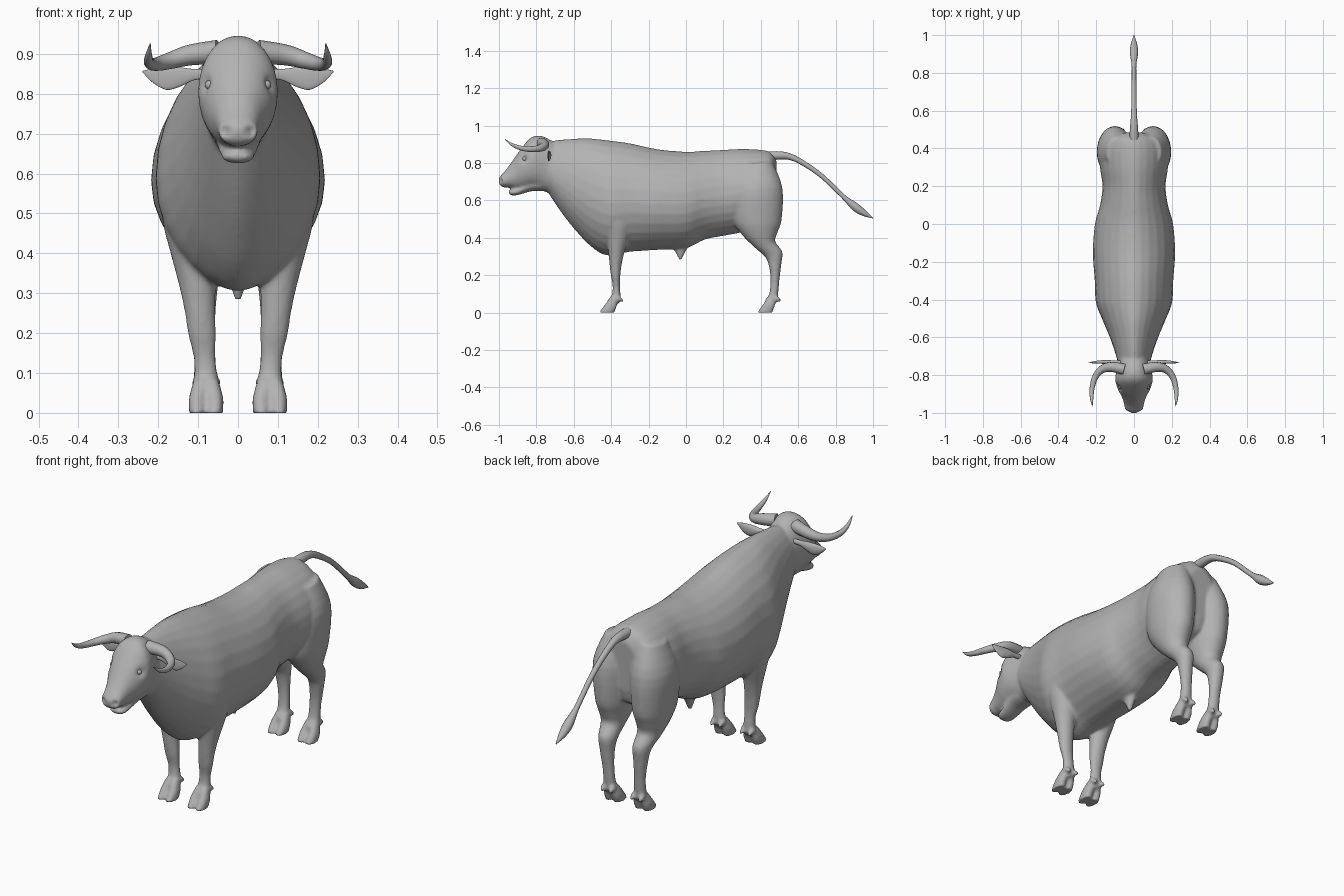
import bpy, bmesh, math
from mathutils import Vector

if "Cube" in bpy.data.objects:
    bpy.data.objects.remove(bpy.data.objects["Cube"])

hide = bpy.data.materials.new("grey_hide")
hide.diffuse_color = (0.45, 0.45, 0.45, 1)
hide.use_nodes = True
hide.node_tree.nodes["Principled BSDF"].inputs["Base Color"].default_value = hide.diffuse_color
N = 28


def spline(rows, steps=4):
    """Smoothly interpolate rows of numbers (Catmull-Rom)."""
    out = []
    for i in range(len(rows) - 1):
        a, b, c, d = rows[max(i - 1, 0)], rows[i], rows[i + 1], rows[min(i + 2, len(rows) - 1)]
        for k in range(steps):
            t = k / steps
            out.append([0.5 * (2 * q + (r - p) * t + (2 * p - 5 * q + 4 * r - s) * t * t
                               + (3 * q - p - 3 * r + s) * t ** 3) for p, q, r, s in zip(a, b, c, d)])
    return out + [list(rows[-1])]


def loft(bm, rows, mid=0.5, power=1.0, side=1):
    """Row: first point (y, z), opposite point (y, z), centre x, half width."""
    rings = []
    for fy, fz, by, bz, cx, w in spline(rows):
        f, b = Vector((0, fy, fz)), Vector((0, by, bz))
        m = b.lerp(f, mid)
        ring = []
        for k in range(N):
            t = 2 * math.pi * k / N
            c, s = math.cos(t), math.sin(t)
            p = m + (f - m) * c if c > 0 else m - (b - m) * c
            p.x = side * (cx + w * math.copysign(abs(s) ** power, s))
            ring.append(bm.verts.new(p))
        rings.append(ring)
    faces = [bm.faces.new((r[k], r[(k + 1) % N], q[(k + 1) % N], q[k]))
             for r, q in zip(rings, rings[1:]) for k in range(N)]
    faces += [bm.faces.new(rings[0]), bm.faces.new(rings[-1][::-1])]
    bmesh.ops.recalc_face_normals(bm, faces=faces)


def finish(name, mesh):
    ob = bpy.data.objects.new(name, mesh)
    bpy.context.collection.objects.link(ob)
    mesh.materials.clear()
    mesh.materials.append(hide)
    mesh.polygons.foreach_set("use_smooth", [True] * len(mesh.polygons))
    return ob


def tube(name, points):
    """Tapered tube through (x, y, z, radius) points."""
    cu = bpy.data.curves.new(name, 'CURVE')
    cu.dimensions, cu.bevel_depth, cu.bevel_resolution = '3D', 1.0, 4
    cu.use_fill_caps = True
    sp = cu.splines.new('POLY')
    pts = spline(points, 5)
    sp.points.add(len(pts) - 1)
    for p, (x, y, z, r) in zip(sp.points, pts):
        p.co, p.radius = (x, y, z, 1), max(r, 0.001)
    sp.use_smooth = True
    ob = bpy.data.objects.new(name, cu)
    bpy.context.collection.objects.link(ob)
    cu.materials.append(hide)


bm = bmesh.new()

# Trunk and neck
loft(bm, [(-.74, .915, -.73, .63, 0, .085), (-.66, .925, -.67, .54, 0, .105),
          (-.58, .93, -.6, .45, 0, .132), (-.5, .93, -.51, .355, 0, .168),
          (-.41, .92, -.42, .305, 0, .202), (-.3, .905, -.3, .325, 0, .208),
          (-.15, .873, -.15, .335, 0, .218), (0, .86, 0, .345, 0, .207),
          (.1, .865, .1, .39, 0, .18), (.2, .87, .2, .41, 0, .167),
          (.3, .875, .3, .43, 0, .18), (.4, .87, .4, .47, 0, .18),
          (.455, .855, .455, .5, 0, .15), (.485, .81, .475, .56, 0, .08)], .46, 1.2)
# Skull and upper muzzle
loft(bm, [(-.72, .92, -.68, .62, 0, .08), (-.775, .945, -.75, .645, 0, .09),
          (-.83, .935, -.81, .665, 0, .1), (-.885, .872, -.855, .662, 0, .087),
          (-.93, .808, -.9, .66, 0, .064), (-.965, .76, -.945, .668, 0, .052),
          (-.99, .733, -.98, .67, 0, .047), (-1.003, .712, -.997, .684, 0, .03)], .52, .9)
# Lower jaw
loft(bm, [(-.78, .73, -.77, .65, 0, .06), (-.84, .71, -.83, .648, 0, .055),
          (-.9, .67, -.885, .632, 0, .045), (-.935, .657, -.925, .625, 0, .038),
          (-.95, .652, -.947, .635, 0, .022)])
# Sheath under the belly
loft(bm, [(-.1, .38, .06, .4, 0, .05), (-.065, .335, .01, .345, 0, .024),
          (-.045, .3, -.01, .31, 0, .015), (-.037, .28, -.022, .285, 0, .008)])

for s in (1, -1):
    # Front leg
    loft(bm, [(-.46, .62, -.28, .62, .12, .07), (-.44, .5, -.29, .48, .122, .068),
              (-.425, .4, -.305, .4, .113, .056), (-.415, .32, -.33, .32, .102, .046),
              (-.408, .25, -.345, .25, .095, .038), (-.402, .2, -.352, .19, .09, .035),
              (-.392, .14, -.353, .14, .084, .028), (-.398, .09, -.35, .08, .08, .03),
              (-.42, .06, -.36, .045, .08, .031)], side=s)
    # Thigh, hock and hind shank
    loft(bm, [(.3, .79, .46, .81, .085, .06), (.25, .66, .515, .67, .1, .095),
              (.25, .5, .512, .5, .1, .086), (.3, .415, .49, .43, .1, .07),
              (.365, .35, .477, .38, .098, .053), (.425, .295, .515, .325, .092, .041),
              (.445, .24, .51, .26, .09, .034), (.452, .17, .499, .17, .085, .028),
              (.445, .1, .493, .1, .082, .029), (.42, .065, .485, .05, .081, .031)], side=s)
    # Cloven toes and dewclaws
    for dy in (0, .845):
        for cx in (.058, .102):
            loft(bm, [(-.405 + dy, .085, -.36 + dy, .08, .08 + (cx - .08) * .6, .018),
                      (-.432 + dy, .045, -.372 + dy, .03, cx, .021),
                      (-.455 + dy, .014, -.38 + dy, .01, cx, .021),
                      (-.463 + dy, -.003, -.383 + dy, -.003, cx, .021)], power=.8, side=s)
            loft(bm, [(-.37 + dy, .095, -.365 + dy, .06, cx, .014),
                      (-.35 + dy, .083, -.35 + dy, .058, cx, .012),
                      (-.335 + dy, .068, -.337 + dy, .056, cx, .006)], side=s)

# Fuse the parts into one skin
raw = bpy.data.meshes.new("raw_body")
bm.to_mesh(raw)
bm.free()
tmp = finish("raw_body", raw)
rm = tmp.modifiers.new("fuse", 'REMESH')
rm.mode, rm.voxel_size = 'VOXEL', 0.0075
sm = tmp.modifiers.new("relax", 'SMOOTH')
sm.factor, sm.iterations = 0.5, 5
skin = bpy.data.meshes.new_from_object(tmp.evaluated_get(bpy.context.evaluated_depsgraph_get()))
bpy.data.objects.remove(tmp)
# Nostrils and eye sockets pressed into the skin
for s in (1, -1):
    for centre, push, rad in (((s * .03, -.992, .705), (0, .018, 0), .012),
                              ((s * .083, -.865, .822), (-s * .01, .003, 0), .02)):
        for v in skin.vertices:
            d = (v.co - Vector(centre)).length / rad
            if d < 3:
                v.co += Vector(push) * math.exp(-d * d)
for v in skin.vertices:
    v.co.z = max(v.co.z, 0)
finish("body", skin)

for s, label in ((1, "right"), (-1, "left")):
    # Horn
    tube("horn_" + label, [(s * .05, -.77, .905, .03), (s * .12, -.757, .897, .026),
                           (s * .17, -.77, .883, .021), (s * .205, -.81, .874, .017),
                           (s * .222, -.87, .877, .0135), (s * .224, -.925, .895, .009),
                           (s * .22, -.967, .926, .001)])
    # Leaf-shaped ear: x, centre z, half height, half thickness
    bm = bmesh.new()
    rings = []
    for x, z, h, t in spline([(.07, .85, .012, .012), (.11, .848, .014, .013), (.145, .842, .024, .015),
                              (.18, .838, .028, .013), (.215, .846, .017, .008), (.24, .856, .001, .001)]):
        ring = []
        for k in range(16):
            a = 2 * math.pi * k / 16
            cup = .35 if math.cos(a) < 0 else 1   # hollow front side
            ring.append(bm.verts.new((s * x, -.735 + t * cup * math.cos(a), z + h * math.sin(a))))
        rings.append(ring)
    for r, q in zip(rings, rings[1:]):
        for k in range(16):
            bm.faces.new((r[k], r[(k + 1) % 16], q[(k + 1) % 16], q[k]))
    bm.faces.new(rings[-1])
    bm.faces.new(rings[0])
    bmesh.ops.recalc_face_normals(bm, faces=bm.faces)
    me = bpy.data.meshes.new("ear_" + label)
    bm.to_mesh(me)
    bm.free()
    finish("ear_" + label, me)
    # Eye
    bm = bmesh.new()
    bmesh.ops.create_uvsphere(bm, u_segments=16, v_segments=10, radius=.012)
    me = bpy.data.meshes.new("eye_" + label)
    bm.to_mesh(me)
    bm.free()
    finish("eye_" + label, me).location = (s * .071, -.863, .822)

# Tail with brush
tube("tail", [(0, .42, .835, .025), (0, .5, .84, .022), (0, .56, .832, .017), (0, .63, .797, .014),
              (0, .72, .735, .0125), (0, .8, .66, .012), (0, .85, .612, .013),
              (0, .905, .565, .022), (0, .95, .533, .017), (0, 1, .505, .002)])
